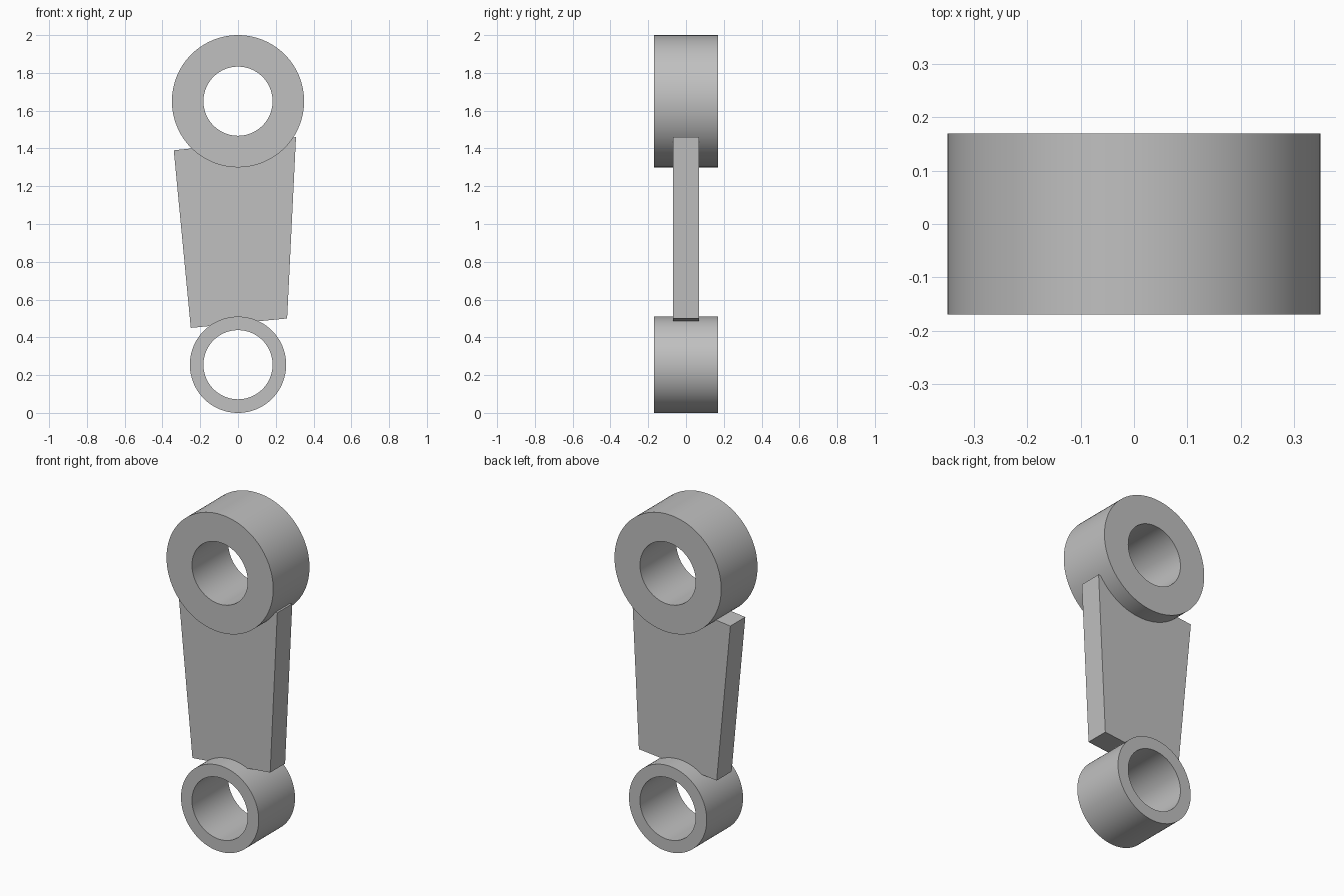
import bpy, bmesh, math

cube = bpy.data.objects.get("Cube")
if cube:
    bpy.data.objects.remove(cube, do_unlink=True)

# Single plain grey finish
grey = bpy.data.materials.new("plain_grey")
grey.use_nodes = True
colour = (0.53, 0.53, 0.53, 1)
grey.diffuse_color = colour
grey.node_tree.nodes["Principled BSDF"].inputs["Base Color"].default_value = colour


def finish(name, bm):
    bmesh.ops.recalc_face_normals(bm, faces=bm.faces)
    mesh = bpy.data.meshes.new(name)
    bm.to_mesh(mesh)
    bm.free()
    mesh.materials.append(grey)
    obj = bpy.data.objects.new(name, mesh)
    bpy.context.collection.objects.link(obj)
    return obj


def bearing_ring(name, z, outer, inner, half_depth, sides=96):
    """Tube along y: a rectangular section carried round the bore axis."""
    bm = bmesh.new()
    section = [(inner, -half_depth), (outer, -half_depth),
               (outer, half_depth), (inner, half_depth)]
    loops = []
    for i in range(sides):
        a = 2 * math.pi * i / sides
        loops.append([bm.verts.new((r * math.cos(a), y, z + r * math.sin(a)))
                      for r, y in section])
    for i in range(sides):
        here, there = loops[i], loops[(i + 1) % sides]
        for j in range(4):
            k = (j + 1) % 4
            bm.faces.new((here[j], here[k], there[k], there[j]))
    obj = finish(name, bm)
    bpy.ops.object.select_all(action='DESELECT')
    obj.select_set(True)
    bpy.context.view_layer.objects.active = obj
    bpy.ops.object.shade_smooth_by_angle(angle=math.radians(30))


def plate(name, outline, half_depth):
    """Flat outline in x and z, thickened along y."""
    bm = bmesh.new()
    face = bm.faces.new([bm.verts.new((x, -half_depth, z)) for x, z in outline])
    new = bmesh.ops.extrude_face_region(bm, geom=[face])["geom"]
    verts = [v for v in new if isinstance(v, bmesh.types.BMVert)]
    bmesh.ops.translate(bm, verts=verts, vec=(0, 2 * half_depth, 0))
    finish(name, bm)


# Large and small bearing rings with equal bores
bearing_ring("upper_ring", 1.65, 0.35, 0.183, 0.17)
bearing_ring("lower_ring", 0.255, 0.255, 0.183, 0.17)

# Slightly skewed tapering arm between them
plate("link_arm", [(-0.25, 0.45), (0.26, 0.5), (0.307, 1.46), (-0.34, 1.39)], 0.07)
